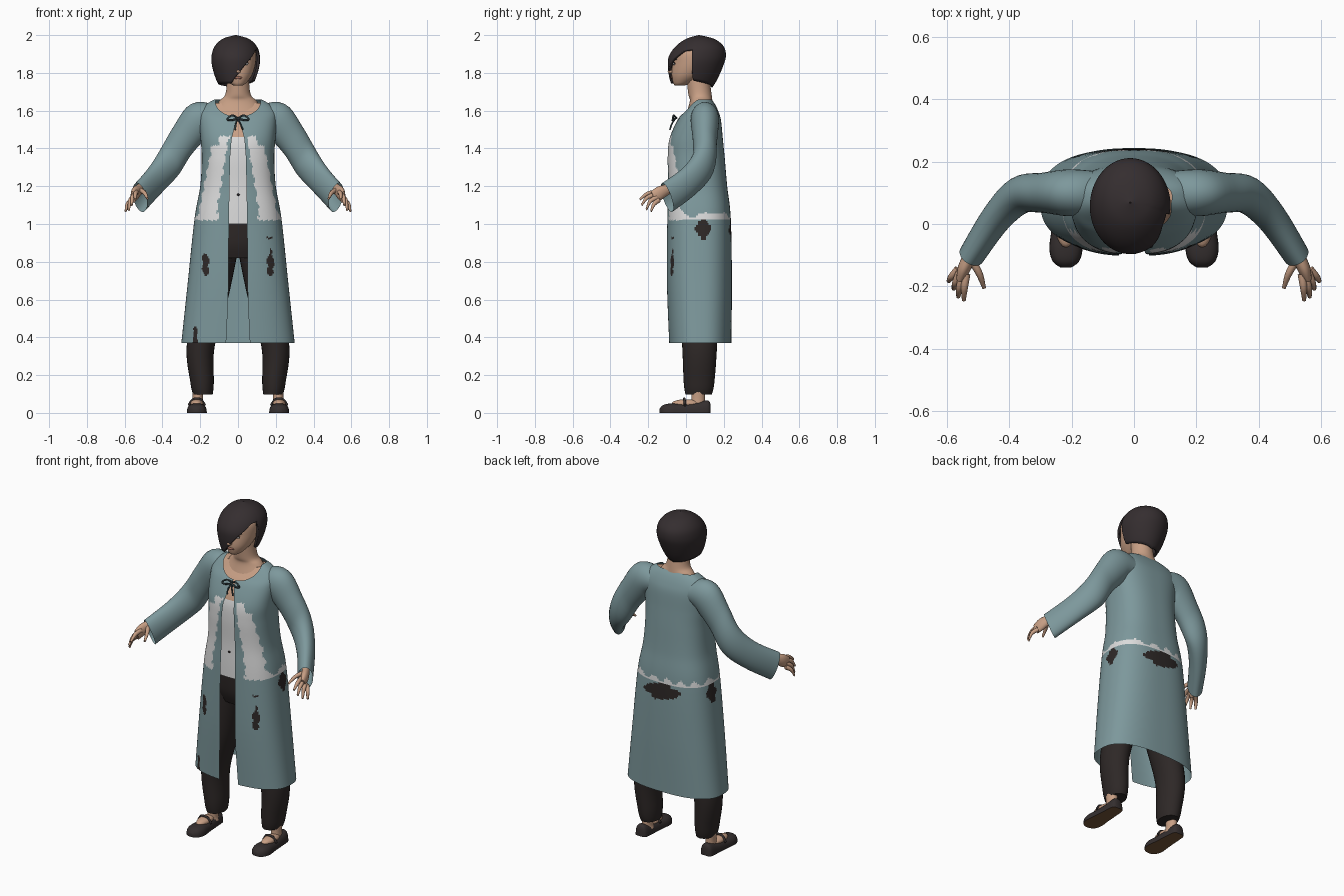
import bpy, bmesh, math
from mathutils import Vector, Matrix

cube = bpy.data.objects.get("Cube")
if cube:
    bpy.data.objects.remove(cube, do_unlink=True)


def material(name, r, g, b):
    m = bpy.data.materials.new(name)
    m.use_nodes = True
    m.diffuse_color = (r, g, b, 1)
    shader = next(n for n in m.node_tree.nodes if n.type == "BSDF_PRINCIPLED")
    shader.inputs["Base Color"].default_value = (r, g, b, 1)
    shader.inputs["Roughness"].default_value = 0.8
    return m


TEAL = material("dusty teal", .205, .315, .333)
WHITE = material("worn white", .72, .72, .72)
SKIN = material("skin", .58, .35, .235)
DARK = material("dark trouser cloth", .027, .021, .02)
HAIR = material("dark hair", .035, .027, .029)
SHOE = material("shoe leather", .035, .028, .028)
SOLE = material("brown sole", .18, .09, .04)
CORD = material("dark teal cord", .035, .055, .06)
LIPS = material("lips", .32, .14, .1)


def spline(rows, n=8):
    """Smooth resampling of a short table of rows."""
    out = []
    for i in range(len(rows) - 1):
        four = [rows[min(max(i + k, 0), len(rows) - 1)] for k in (-1, 0, 1, 2)]
        for k in range(n):
            t = k / n
            out.append(tuple(.5 * (2*b + (c-a)*t + (2*a-5*b+4*c-d)*t*t + (3*b-a-3*c+d)*t**3)
                             for a, b, c, d in zip(*four)))
    return out + [tuple(rows[-1])]


def at(table, key):
    """Linear lookup of a row by its first value."""
    for lo, hi in zip(table, table[1:]):
        if key <= hi[0]:
            t = max(0, (key - lo[0]) / max(hi[0] - lo[0], 1e-6))
            return tuple(a + (b - a) * t for a, b in zip(lo, hi))
    return table[-1]


def power(v, p):
    return math.copysign(abs(v) ** p, v)


def oval(row, a, p=1.0, inset=0.0):
    """Point at angle a (0 = front) on a section (z, half width, front y, back y)."""
    z, w, f, b = row
    return Vector(((w - inset) * power(math.sin(a), p),
                   (f + b) / 2 - ((b - f) / 2 - inset) * power(math.cos(a), p), z))


def finish(name, bm, mats, rule=None):
    bmesh.ops.recalc_face_normals(bm, faces=bm.faces)
    bm.normal_update()
    for f in bm.faces:
        f.material_index = rule(f.calc_center_median(), f.normal) if rule else 0
    me = bpy.data.meshes.new(name)
    bm.to_mesh(me)
    bm.free()
    ob = bpy.data.objects.new(name, me)
    bpy.context.collection.objects.link(ob)
    for m in mats:
        me.materials.append(m)
    bpy.ops.object.select_all(action="DESELECT")
    ob.select_set(True)
    bpy.context.view_layer.objects.active = ob
    bpy.ops.object.shade_smooth_by_angle(angle=math.radians(50))
    return ob


def loft(name, rings, mats, closed=True, caps=True, rule=None):
    bm = bmesh.new()
    vs = [[bm.verts.new(p) for p in ring] for ring in rings]
    n = len(vs[0])
    for lo, hi in zip(vs, vs[1:]):
        for i in range(n if closed else n - 1):
            j = (i + 1) % n
            bm.faces.new((lo[i], lo[j], hi[j], hi[i]))
    if caps and closed:
        bm.faces.new(vs[0])
        bm.faces.new(vs[-1])
    return finish(name, bm, mats, rule)


def ovals(rows, p=1.0, inset=0.0, n=32, dx=0.0):
    shift = Vector((dx, 0, 0))
    return [[oval(r, i * math.tau / n, p, inset) + shift for i in range(n)] for r in rows]


def tube(name, rows, mat, s=1, caps=True, n=20):
    """Tube along rows (x, y, z, radius sideways, radius upwards); s mirrors x."""
    rows = spline(rows, 5)
    rings = []
    for i, r in enumerate(rows):
        t = (Vector(rows[min(i+1, len(rows)-1)][:3]) - Vector(rows[max(i-1, 0)][:3])).normalized()
        u = t.cross(Vector((0, 0, 1))).normalized()
        v = (Vector((0, 0, 1)) - .7 * t.z * t).normalized()
        ring = [Vector(r[:3]) + u * r[3] * math.cos(k * math.tau / n)
                + v * r[4] * math.sin(k * math.tau / n) for k in range(n)]
        rings.append([Vector((q.x * s, q.y, q.z)) for q in ring])
    return loft(name, rings, [mat], caps=caps)


def ellipsoid(name, pos, size, mat):
    bm = bmesh.new()
    bmesh.ops.create_uvsphere(bm, u_segments=20, v_segments=12, radius=1,
                              matrix=Matrix.Translation(pos) @ Matrix.Diagonal((*size, 1)))
    return finish(name, bm, [mat])


def cord(name, pts, r, mat, s=1):
    return tube(name, [(*p, r, r) for p in pts], mat, s, n=8)


# Coat: one open sheet with worn white panels and dark tears
BODY = spline([(.37, .30, -.09, .24), (.7, .265, -.102, .243), (1.03, .23, -.1, .237),
               (1.2, .2, -.095, .218), (1.35, .192, -.098, .205), (1.45, .198, -.088, .195),
               (1.55, .205, -.045, .185), (1.6, .2, -.005, .17), (1.64, .16, .025, .15),
               (1.665, .11, .045, .13)])
GAP = [(.37, .063), (.6, .052), (1.03, .048), (1.35, .042), (1.45, .034), (1.55, .008), (1.7, .006)]
ROUND = .78


def coat_rule(c, n):
    x, z, jag = abs(c.x), c.z, math.sin(95 * c.z + 40 * c.x)
    inner = .055 + .16 * (1.42 - z)
    outer = (.14 + .2 * (1.4 - z) if z < 1.415 else .1) + .005 * jag
    if c.y < .05 and 1.03 < z < 1.465 and inner + .005 * jag < x < outer:
        return 1
    if x > .1 or c.y > 0:
        if 1.02 < z < 1.046 + .014 * math.sin(70 * c.x + 45 * c.y):
            return 1
    if c.y < .02:
        tears = [(x - .172, z - .79, .018, .068), (c.x + .225, z - .41, .012, .055),
                 (c.x - .165, z - .925, .016, .006)]
    elif x < .17:
        tears = [(c.x, z - .975, .115, .05)]
    else:
        tears = [(c.y - .09, z - .975, .04, .055)]
    worn = any((u / a) ** 2 + (v / b) ** 2 < 1 + .35 * jag for u, v, a, b in tears)
    return 2 if worn and z < 1.02 else 0


coat_rings = []
for row in range(131):
    ring = []
    for col in range(161):
        a = (col / 80 - 1) * math.pi
        top = 1.66 - .09 * math.exp(-((math.pi - abs(a)) / .6) ** 2)
        sec = at(BODY, .37 + (top - .37) * row / 130)
        start = math.asin((at(GAP, sec[0])[1] / sec[1]) ** (1 / ROUND))
        ring.append(oval(sec, math.pi + a * (1 - start / math.pi), ROUND))
    coat_rings.append(ring)
loft("coat", coat_rings, [TEAL, WHITE, DARK], closed=False, rule=coat_rule)

# Shirt and bare chest under the coat, neck
inner_rows = [at(BODY, 1.0 + .02 * i) for i in range(33)]
loft("shirt_and_chest", ovals(inner_rows, ROUND, .014, 48), [WHITE, SKIN],
     rule=lambda c, n: int(c.z > 1.435 + .8 * abs(c.x)))
loft("neck", ovals(spline([(1.58, .15, .0, .15), (1.65, .1, .02, .14), (1.69, .066, .012, .135),
                           (1.8, .056, .0, .12)])), [SKIN])
ellipsoid("shirt_button", (.002, -.088, 1.155), (.008, .005, .006), DARK)

# Tie at the collar
for s in (1, -1):
    cord("bow_loop", [(0, -.05, 1.56), (.03, -.065, 1.575), (.058, -.07, 1.555),
                      (.035, -.072, 1.55), (0, -.06, 1.558)], .005, CORD, s)
    cord("bow_tail", [(0, -.056, 1.558), (.012, -.075, 1.53), (.02 + .006 * s, -.085, 1.5)], .0045, CORD, s)

# Trousers
loft("hips", ovals(spline([(.82, .15, -.04, .17), (.9, .18, -.066, .19), (1.04, .18, -.075, .19)]), .9),
     [DARK])
for s in (1, -1):
    legs = spline([(.07, .098, .09, -.045, .175), (.03, .093, .85, -.05, .175)][1:] and
                  [(.098, .052, -.003, .137, .186), (.16, .062, -.012, .15, .19),
                   (.35, .074, -.02, .164, .198), (.6, .084, -.035, .17, .138),
                   (.87, .09, -.045, .175, .088)])
    loft("trouser_leg", [[oval(r[:4], k * math.tau / 28) + Vector((r[4] * s, 0, 0))
                          for k in range(28)] for r in legs], [DARK])

    # Ankles, feet and strapped shoes
    loft("ankle", ovals(spline([(.03, .034, .01, .11), (.07, .027, .028, .1), (.2, .035, .025, .11)]),
                        n=18, dx=.213 * s), [SKIN])
    ellipsoid("foot", (.218 * s, 0, .05), (.034, .075, .022), SKIN)
    shoe = spline([(.13, .02, .045), (.115, .036, .066), (.05, .042, .055), (-.02, .047, .05),
                   (-.08, .053, .05), (-.12, .042, .042), (-.14, .016, .022)], 5)
    loft("shoe", [[Vector((.218 * s + w * power(math.cos(k * math.pi / 14), .8), y,
                           h * power(math.sin(k * math.pi / 14), .7))) for k in range(15)]
                  for y, w, h in shoe], [SHOE, SOLE], rule=lambda c, n: int(n.z < -.7))
    cord("shoe_strap", [(.174, -.005, .04), (.195, -.008, .069), (.218, -.01, .075),
                        (.241, -.008, .069), (.262, -.005, .04)], .007, SHOE, s)

    # Sleeves with flared cuffs
    tube("sleeve", [(.13, .1, 1.56, .07, .07), (.21, .1, 1.545, .075, .098), (.295, .1, 1.44, .064, .088),
                    (.365, .092, 1.325, .06, .086), (.44, .02, 1.23, .05, .08),
                    (.52, -.1, 1.14, .042, .082)], TEAL, s, caps=False, n=32)

    # Hands
    tube("palm", [(.48, -.04, 1.215, .022, .028), (.52, -.095, 1.185, .021, .028),
                  (.543, -.14, 1.163, .021, .036), (.555, -.175, 1.142, .014, .032)], SKIN, s)
    fingers = {"thumb": [(.52, -.115, 1.18), (.495, -.16, 1.165), (.48, -.205, 1.135)],
               "index_finger": [(.537, -.16, 1.168), (.543, -.205, 1.16), (.545, -.245, 1.13)],
               "middle_finger": [(.548, -.16, 1.155), (.559, -.205, 1.14), (.563, -.235, 1.1)],
               "ring_finger": [(.558, -.155, 1.14), (.572, -.19, 1.12), (.578, -.21, 1.075)],
               "little_finger": [(.563, -.145, 1.125), (.585, -.17, 1.105), (.595, -.185, 1.068)]}
    for name, (p, q, r) in fingers.items():
        tube(name, [(*p, .013, .013), (*q, .011, .011), (*r, .006, .006)], SKIN, s, n=10)

    # Eyes and brows
    ellipsoid("eye", (.038 * s, -.063, 1.848), (.016, .006, .007), WHITE)
    ellipsoid("iris", (.038 * s, -.067, 1.848), (.007, .004, .007), DARK)
    cord("upper_lid", [(.02, -.069, 1.85), (.038, -.069, 1.857), (.056, -.059, 1.851)], .003, HAIR, s)
    cord("eyebrow", [(.018, -.07, 1.868), (.04, -.066, 1.878), (.064, -.052, 1.872)], .004, HAIR, s)

# Head and face
loft("head", ovals(spline([(1.732, .022, -.058, -.01), (1.748, .045, -.068, .03), (1.79, .075, -.076, .1),
                           (1.85, .093, -.071, .15), (1.91, .094, -.062, .16), (1.95, .07, -.02, .13),
                           (1.97, .02, .03, .08)])), [SKIN])
ellipsoid("nose_tip", (0, -.08, 1.808), (.014, .017, .011), SKIN)
cord("nose_bridge", [(0, -.068, 1.855), (0, -.076, 1.83), (0, -.084, 1.81)], .009, SKIN)
ellipsoid("mouth", (0, -.074, 1.774), (.024, .007, .007), LIPS)

# Asymmetric bob with a diagonal fringe
SHELL = spline([(1.72, .08, -.075, .138), (1.77, .106, -.088, .168), (1.84, .126, -.096, .198),
                (1.89, .128, -.09, .211), (1.94, .112, -.055, .2), (1.98, .07, .0, .15),
                (2.0, .004, .066, .07)])
EDGE = [(-180, 1.722), (-90, 1.74), (-14, 1.745), (5, 1.79), (30, 1.86), (58, 1.92), (76, 1.925),
        (88, 1.76), (180, 1.722)]
hair_rings = []
for row in range(29):
    ring = []
    for col in range(96):
        deg = col * 3.75 - 180
        low = at(EDGE, deg)[1]
        z = low + (2.0 - low) * math.sin(row / 28 * math.pi / 2)
        ring.append(oval(at(SHELL, z), math.radians(deg)) + Vector((-.012, 0, 0)))
    hair_rings.append(ring)
hair = loft("hair", hair_rings, [HAIR], caps=False)
thick = hair.modifiers.new("thickness", "SOLIDIFY")
thick.thickness = .014
thick.offset = -1
